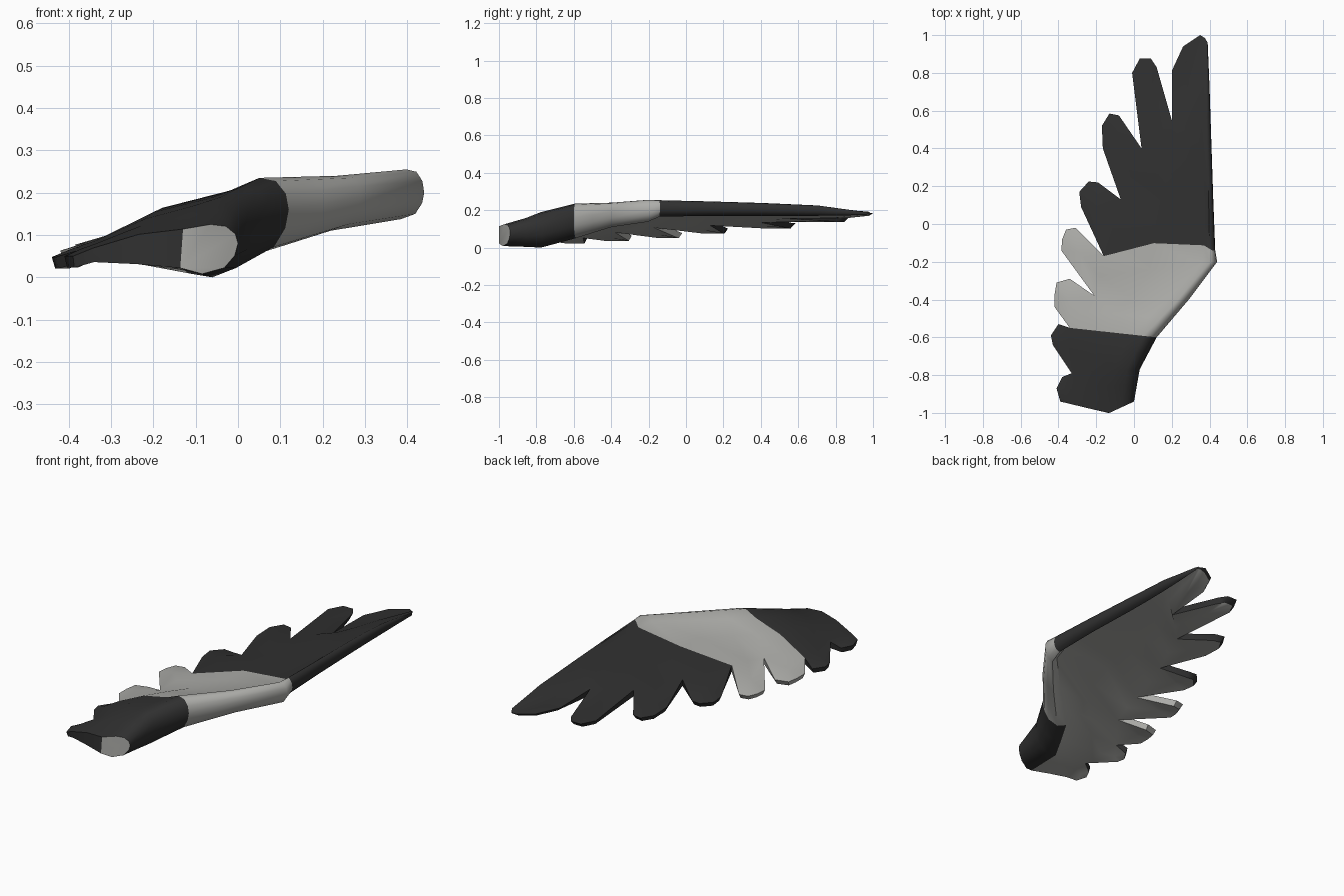
import bpy, bmesh
from mathutils import Vector

if "Cube" in bpy.data.objects:
    bpy.data.objects.remove(bpy.data.objects["Cube"])

def material(name, c):
    m = bpy.data.materials.new(name)
    m.diffuse_color = (*c, 1)
    m.use_nodes = True
    m.node_tree.nodes["Principled BSDF"].inputs["Base Color"].default_value = m.diffuse_color
    return m

DARK, LIGHT = 0, 1
mats = [material("charcoal feathers", (0.03, 0.03, 0.03)),
        material("pale grey feathers", (0.42, 0.42, 0.40))]

# Stations from root to tip: leading edge x,y | notch x,y | crest z, nose z,
# arm underside z, arm width, notch z, rise of the arm's rear underside
stations = [
    (0.00, -0.94, -0.34, -0.95, .125, .08, .008, .13, .070, .12),
    (0.03, -0.77, -0.33, -0.79, .190, .11, .000, .14, .078, .05),
    (0.12, -0.60, -0.34, -0.55, .235, .16, .050, .14, .085, .12),
    (0.29, -0.40, -0.21, -0.38, .240, .19, .110, .11, .115, .25),
    (0.43, -0.14, -0.16, -0.17, .253, .21, .165, .06, .140, .35),
    (0.42,  0.12, -0.07,  0.13, .247, .21, .170, .05, .152, .40),
    (0.41,  0.42,  0.04,  0.40, .238, .205, .170, .05, .168, .40),
    (0.40,  0.72,  0.20,  0.55, .225, .20, .170, .045, .188, .40),
    (0.39,  0.96,  0.375, 0.985, .190, .182, .174, .01, .185, .40),
]
# Feather tip outlines, root side to outer side, and tip height
tips = [
    ([(-.39, -.94), (-.41, -.87), (-.38, -.81)], .050),
    ([(-.43, -.64), (-.44, -.59), (-.40, -.53)], .048),
    ([(-.42, -.44), (-.42, -.37), (-.41, -.31), (-.34, -.29)], .063),
    ([(-.385, -.14), (-.38, -.08), (-.36, -.03), (-.31, -.02)], .077),
    ([(-.28, .09), (-.29, .17), (-.24, .225), (-.19, .22)], .102),
    ([(-.165, .40), (-.17, .52), (-.13, .585), (-.08, .575)], .130),
    ([(-.01, .80), (.03, .875), (.09, .875), (.12, .83)], .165),
    ([(.20, .81), (.26, .94), (.35, 1.0)], .184),
]

# Add a middle column in each feather
cols = []
for a, b in zip(stations, stations[1:]):
    mid = [(p + q) / 2 for p, q in zip(a, b)]
    mid[8] += .006
    cols += [list(a), mid]
cols.append(list(stations[-1]))
cols[7][0:2] = [0.44, -0.20]          # wrist
cols[7][4] = .255

bm = bmesh.new()

def section(c):
    """Ring of points: nose, over the crest to the notch, back underneath."""
    lead, notch = Vector(c[0:2]), Vector(c[2:4])
    zc, zn, zb, w, zt, rise = c[4:]
    chord = (notch - lead).length
    thick = .034 if chord > .05 else .01
    rear = zb + (zc - zb) * rise
    half = (w + chord) / 2
    pts = [(0, zn), (w * .05, zn + (zc - zn) * .5),
           (w * .22, zn + (zc - zn) * .9), (w * .5, zc),
           (w, zc - (zc - zt) * .2),
           (half, (zc + zt) / 2 + .004), (chord, zt), (chord, zt - thick),
           (half, (rear + zt - thick) / 2 + .002),
           (w * 1.05, rear), (w * .65, zb), (w * .25, zb + (zn - zb) * .2),
           (w * .06, zb + (zn - zb) * .6)]
    d = (notch - lead) / chord
    return [Vector((*(lead + d * s), z)) for s, z in pts]

rings = []
for i, c in enumerate(cols):
    ring = section(c)
    if i == 0:                         # root bulges outwards behind the arm
        for p in ring:
            p.y = -.94 - .06 * min(-p.x / .13, 1) * (1 if p.x > -.14 else .62)
            if p.x < -.3:
                p.y = -.952
    if i == 8:                         # colour border bows towards the tip
        for k, lift in ((3, .01), (4, .03), (5, .055), (8, .055), (9, .03)):
            ring[k].y += lift
    rings.append([bm.verts.new(p) for p in ring])

def face(verts, mat):
    f = bm.faces.new(verts)
    f.material_index = mat
    f.smooth = True

def band(i):
    return LIGHT if 4 <= i < 8 else DARK

# Wing body: loft the rings, leaving the trailing strip for the feathers
n = len(rings[0])
for i, (a, b) in enumerate(zip(rings, rings[1:])):
    for k in range(n):
        if k == 6:
            continue
        j = (k + 1) % n
        face([a[k], a[j], b[j], b[k]], LIGHT if k in (7, 8) else band(i))

# Ends: pale cut face on the root of the arm, dark edge on the feathers
for r, mat in ((rings[0], LIGHT), (rings[-1], DARK)):
    face(r[:5] + r[9:], mat)
    face([r[k] for k in (4, 5, 8, 9)], DARK)
    face(r[5:9], DARK)

# Feathers: slabs fanned around a raised centre, tips undercut
for f, (outline, z) in enumerate(tips):
    i = 2 * f
    a, m, b = rings[i:i + 3]
    top = [bm.verts.new((x, y, z)) for x, y in outline]
    tip_mid = sum((v.co for v in top), Vector()) / len(top)
    base_mid = (a[6].co + b[6].co) / 2
    centre = tip_mid.lerp(base_mid, .4)
    low = []
    for v in top:
        p = v.co.lerp(centre, .15)
        p.z = z - (.027 if f < 7 else .014)
        low.append(bm.verts.new(p))
    loop_top = [a[6], *top, b[6], m[6]]
    loop_low = [a[7], *low, b[7], m[7]]
    ct = bm.verts.new(centre + Vector((0, 0, .008)))
    cb = bm.verts.new(centre - Vector((0, 0, .028)))
    count = len(loop_top)
    for k in range(count):
        j = (k + 1) % count
        face([loop_top[k], loop_top[j], ct], band(i))
        face([loop_low[k], loop_low[j], cb], LIGHT)
        if k < count - 2:              # side walls, open where it joins the wing
            face([loop_top[k], loop_top[j], loop_low[j], loop_low[k]], band(i))

bmesh.ops.recalc_face_normals(bm, faces=bm.faces[:])
mesh = bpy.data.meshes.new("wing")
bm.to_mesh(mesh)
bm.free()
for m in mats:
    mesh.materials.append(m)
wing = bpy.data.objects.new("wing", mesh)
bpy.context.collection.objects.link(wing)
bpy.context.view_layer.objects.active = wing
wing.select_set(True)
bpy.ops.object.shade_smooth_by_angle(angle=0.85)
